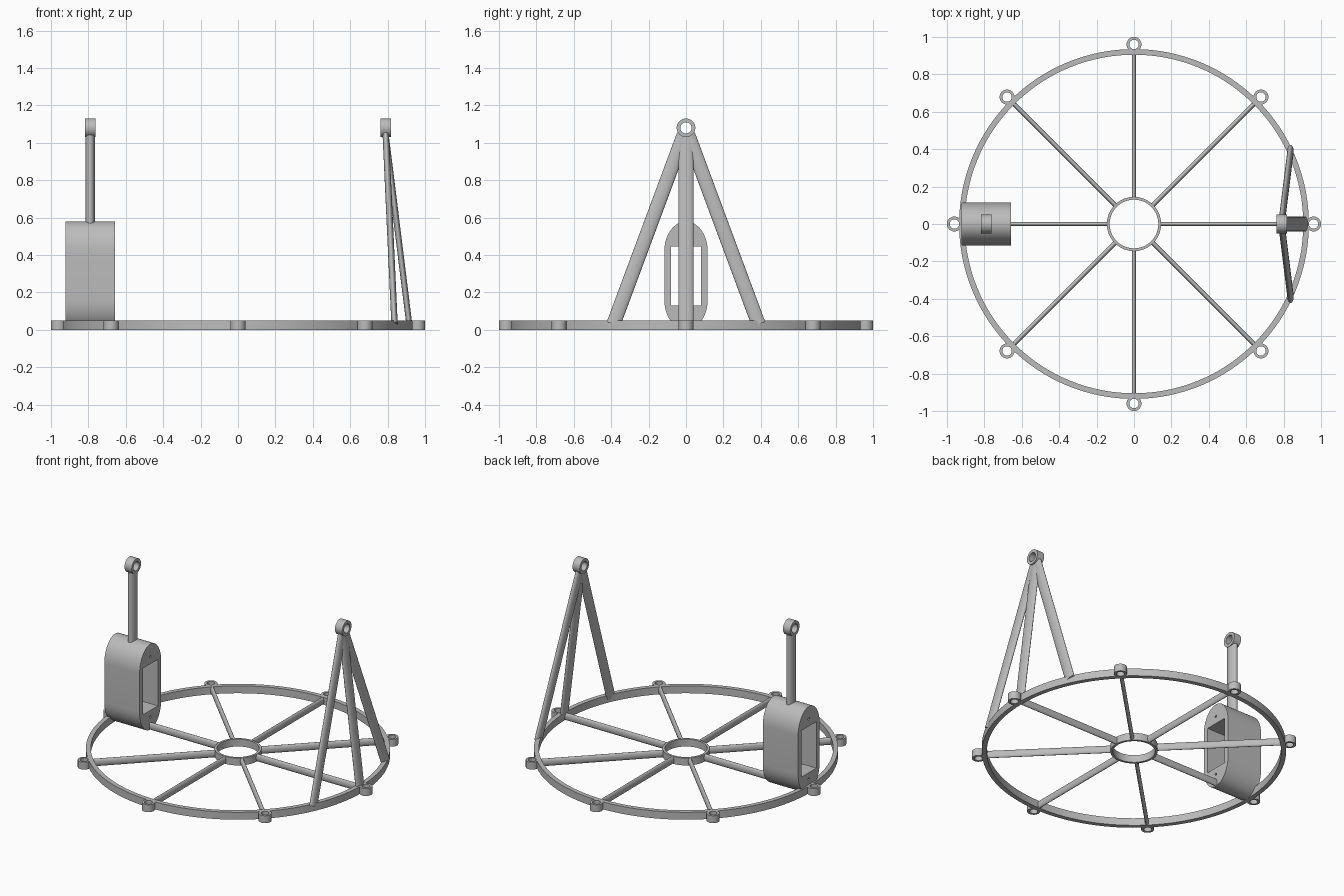
import bpy, bmesh
from math import sin, cos, pi, radians
from mathutils import Vector, Matrix

if "Cube" in bpy.data.objects:
    bpy.data.objects.remove(bpy.data.objects["Cube"], do_unlink=True)

grey = bpy.data.materials.new("plain grey")
grey.use_nodes = True
colour = (0.5, 0.5, 0.5, 1)
grey.diffuse_color = colour
grey.node_tree.nodes["Principled BSDF"].inputs["Base Color"].default_value = colour

FACING_SIDE = (radians(90), 0, radians(90))  # profile drawn in y and z


def finish(name, mesh):
    mesh.materials.clear()
    mesh.materials.append(grey)
    obj = bpy.data.objects.new(name, mesh)
    bpy.context.collection.objects.link(obj)
    bpy.ops.object.select_all(action='DESELECT')
    obj.select_set(True)
    bpy.context.view_layer.objects.active = obj
    bpy.ops.object.shade_smooth_by_angle(angle=radians(30))
    return obj


def circle(r, n=48, cx=0, cy=0):
    return [(cx + r * cos(2 * pi * i / n), cy + r * sin(2 * pi * i / n)) for i in range(n)]


def plate(name, loops, depth, loc, rot=(0, 0, 0)):
    """Extrude a filled outline; later loops become holes."""
    curve = bpy.data.curves.new(name, 'CURVE')
    curve.dimensions = '2D'
    curve.fill_mode = 'BOTH'
    curve.extrude = depth / 2
    for loop in loops:
        spline = curve.splines.new('POLY')
        spline.points.add(len(loop) - 1)
        for point, (x, y) in zip(spline.points, loop):
            point.co = (x, y, 0, 1)
        spline.use_cyclic_u = True
    temp = bpy.data.objects.new(name + " outline", curve)
    bpy.context.collection.objects.link(temp)
    graph = bpy.context.evaluated_depsgraph_get()
    mesh = bpy.data.meshes.new_from_object(temp.evaluated_get(graph))
    bpy.data.objects.remove(temp)
    bpy.data.curves.remove(curve)
    bm = bmesh.new()
    bm.from_mesh(mesh)
    bmesh.ops.remove_doubles(bm, verts=bm.verts, dist=1e-5)
    bmesh.ops.recalc_face_normals(bm, faces=bm.faces)
    bm.to_mesh(mesh)
    bm.free()
    obj = finish(name, mesh)
    obj.location, obj.rotation_euler = loc, rot
    return obj


def strut(name, start, end, side, wide, thick):
    """Oval bar; 'side' is the direction of its wide axis."""
    start, end = Vector(start), Vector(end)
    along = (end - start).normalized()
    v = along.cross(Vector(side)).normalized()
    u = v.cross(along)
    bm = bmesh.new()
    bmesh.ops.create_cone(bm, cap_ends=True, segments=32, radius1=1, radius2=1, depth=1)
    frame = Matrix((u * wide / 2, v * thick / 2, end - start)).transposed().to_4x4()
    bm.transform(Matrix.Translation((start + end) / 2) @ frame)
    bmesh.ops.recalc_face_normals(bm, faces=bm.faces)
    mesh = bpy.data.meshes.new(name)
    bm.to_mesh(mesh)
    bm.free()
    return finish(name, mesh)


# Base wheel: rim, hub, spokes and mounting lugs
H = 0.05
plate("outer_rim", [circle(0.935, 128), circle(0.905, 128)], H, (0, 0, H / 2))
plate("hub_ring", [circle(0.145, 64), circle(0.13, 64)], H, (0, 0, H / 2))
for i in range(8):
    a = i * pi / 4
    d = Vector((cos(a), sin(a), 0))
    mid = Vector((0, 0, H / 2))
    strut(f"spoke_{i + 1}", d * 0.137 + mid, d * 0.92 + mid, (0, 0, 1), H, 0.024)
    plate(f"mounting_lug_{i + 1}", [circle(0.04, 32), circle(0.025, 32)], H, d * 0.96 + mid)

# Motor housing: capsule outline with a through window and screw holes
X = 0.79
hw, rise, low, high = 0.116, 0.16, 0.16, 0.42
outline = [(hw * cos(pi * i / 24), high + rise * sin(pi * i / 24)) for i in range(25)]
outline += [(-hw * cos(pi * i / 24), low - rise * sin(pi * i / 24)) for i in range(25)]
window = [(-0.08, 0.13), (0.08, 0.13), (0.08, 0.445), (-0.08, 0.445)]
screws = [circle(0.008, 12, 0, z) for z in (0.085, 0.495)]
plate("housing", [outline, window] + screws, 0.265, (-X, 0, 0), FACING_SIDE)

# Bearing eyes and the post above the housing
for name, x in (("housing_eye", -X), ("tripod_eye", X)):
    plate(name, [circle(0.05), circle(0.03)], 0.054, (x, 0, 1.08), FACING_SIDE)
strut("housing_post", (-X, 0, 0.56), (-X, 0, 1.042), (0, 1, 0), 0.08, 0.05)

# Tripod of flattened legs
strut("tripod_centre_leg", (0.917, 0, 0.02), (X, 0, 1.042), (0, 1, 0), 0.08, 0.032)
for name, s in (("left", 1), ("right", -1)):
    strut(f"tripod_{name}_leg", (0.837, s * 0.388, 0.03), (X, s * 0.012, 1.042),
          (0, 1, 0), 0.076, 0.034)
